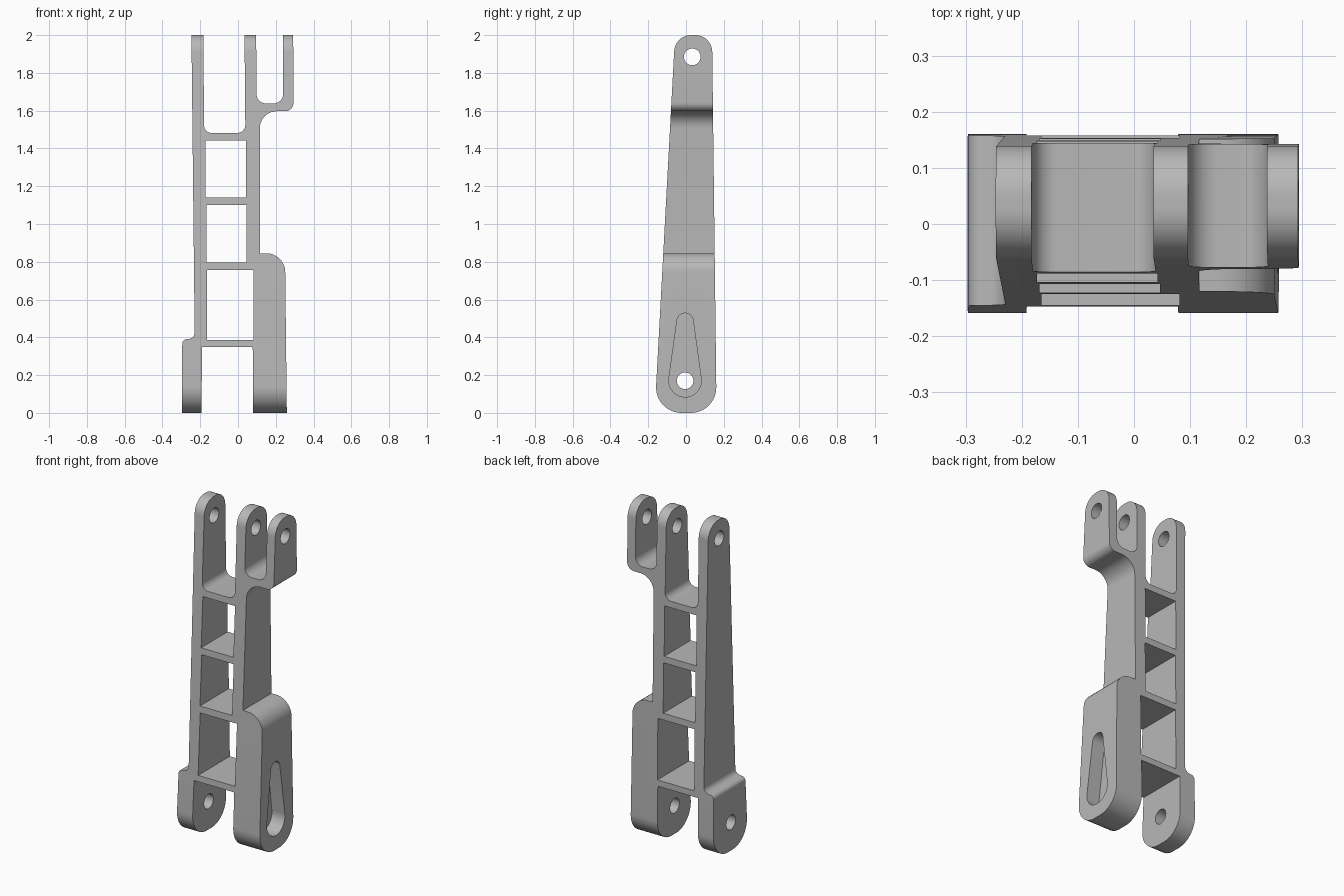
import bpy, bmesh, math
from mathutils import Vector

if "Cube" in bpy.data.objects:
    bpy.data.objects.remove(bpy.data.objects["Cube"])

grey = bpy.data.materials.new("satin grey")
grey.use_nodes = True
colour = (0.48, 0.48, 0.48, 1)
grey.diffuse_color = colour
grey.node_tree.nodes["Principled BSDF"].inputs["Base Color"].default_value = colour


def rounded(corners, steps=10):
    """Turn (u, v, radius) corners into an outline with arc fillets."""
    outline = []
    for i, (u, v, r) in enumerate(corners):
        p = Vector((u, v))
        if r == 0:
            outline.append(p)
            continue
        a = (Vector(corners[i - 1][:2]) - p).normalized()
        b = (Vector(corners[(i + 1) % len(corners)][:2]) - p).normalized()
        half = a.angle(b) / 2
        start = p + a * r / math.tan(half)
        end = p + b * r / math.tan(half)
        centre = p + (a + b).normalized() * r / math.sin(half)
        s, e = start - centre, end - centre
        sweep = s.angle(e)
        for k in range(steps + 1):
            t = k / steps
            outline.append(centre + (s * math.sin((1 - t) * sweep)
                                     + e * math.sin(t * sweep)) / math.sin(sweep))
    return outline


def prism(name, outline, axis, low, high):
    """Extrude an outline along x (outline is y, z) or y (outline is x, z)."""
    bm = bmesh.new()
    place = (lambda p: (low, p[0], p[1])) if axis == "x" else (lambda p: (p[0], low, p[1]))
    face = bm.faces.new([bm.verts.new(place(p)) for p in outline])
    grown = bmesh.ops.extrude_face_region(bm, geom=[face])
    shift = Vector((high - low, 0, 0)) if axis == "x" else Vector((0, high - low, 0))
    moved = [g for g in grown["geom"] if isinstance(g, bmesh.types.BMVert)]
    bmesh.ops.translate(bm, verts=moved, vec=shift)
    bmesh.ops.recalc_face_normals(bm, faces=bm.faces)
    mesh = bpy.data.meshes.new(name)
    bm.to_mesh(mesh)
    bm.free()
    mesh.materials.append(grey)
    obj = bpy.data.objects.new(name, mesh)
    bpy.context.collection.objects.link(obj)
    return obj


def combine(target, tool, operation):
    mod = target.modifiers.new(tool.name, "BOOLEAN")
    mod.operation, mod.solver, mod.object = operation, "EXACT", tool
    bpy.context.view_layer.objects.active = target
    bpy.ops.object.modifier_apply(modifier=mod.name)
    bpy.data.objects.remove(tool)


def circle(y, z, r, n=40):
    return [(y + r * math.cos(math.tau * k / n), z + r * math.sin(math.tau * k / n))
            for k in range(n)]


# Front silhouette: two legs, two rails, three fork arms
frame = rounded([
    (-.297, -.05, 0), (-.295, .39, .025), (-.229, .392, .035), (-.247, 2.05, 0),
    (-.183, 2.05, 0), (-.18, 1.482, .042), (.039, 1.482, .042), (.034, 2.05, 0),
    (.096, 2.05, 0), (.098, 1.638, .05), (.239, 1.638, .05), (.237, 2.05, 0),
    (.292, 2.05, 0), (.294, 1.597, .045), (.115, 1.597, .09), (.117, .845, 0),
    (.249, .845, .1), (.259, -.05, 0), (.08, -.05, 0), (.078, .35, 0),
    (-.191, .35, 0), (-.193, -.05, 0)])
body = prism("link_arm", frame, "y", -.3, .3)

# Tapered side silhouette with rounded ends
taper = rounded([(-.166, 0, .135), (.162, 0, .135), (.138, 2, .09), (-.058, 2, .09)], 16)
combine(body, prism("taper", taper, "x", -.5, .5), "INTERSECT")

# Windows between the crossbars
for left, right, low, high in [(-.165, .081, .387, .757), (-.168, .046, .797, 1.1),
                               (-.173, .042, 1.14, 1.443)]:
    window = [(left, low), (right, low), (right, high), (left, high)]
    combine(body, prism("window", window, "y", -.4, .4), "DIFFERENCE")

# Pin holes through the legs and the fork arms
for y, z in [(-.005, .17), (.033, 1.885)]:
    combine(body, prism("pin_hole", circle(y, z, .044), "x", -.5, .5), "DIFFERENCE")

# Teardrop pocket in the outer face of the thick leg
big, small, length = .086, .043, .315
tilt = math.asin((big - small) / length)
teardrop = []
for z, r, first, last in [(.17, big, math.pi - tilt, math.tau + tilt),
                          (.17 + length, small, tilt, math.pi - tilt)]:
    for k in range(25):
        a = first + (last - first) * k / 24
        teardrop.append((-.005 + r * math.cos(a), z + r * math.sin(a)))
combine(body, prism("pocket", teardrop, "x", .17, .4), "DIFFERENCE")

# Smooth fillets, crisp machined edges
bpy.ops.object.select_all(action="DESELECT")
body.select_set(True)
bpy.context.view_layer.objects.active = body
bpy.ops.object.shade_smooth_by_angle(angle=math.radians(30))
